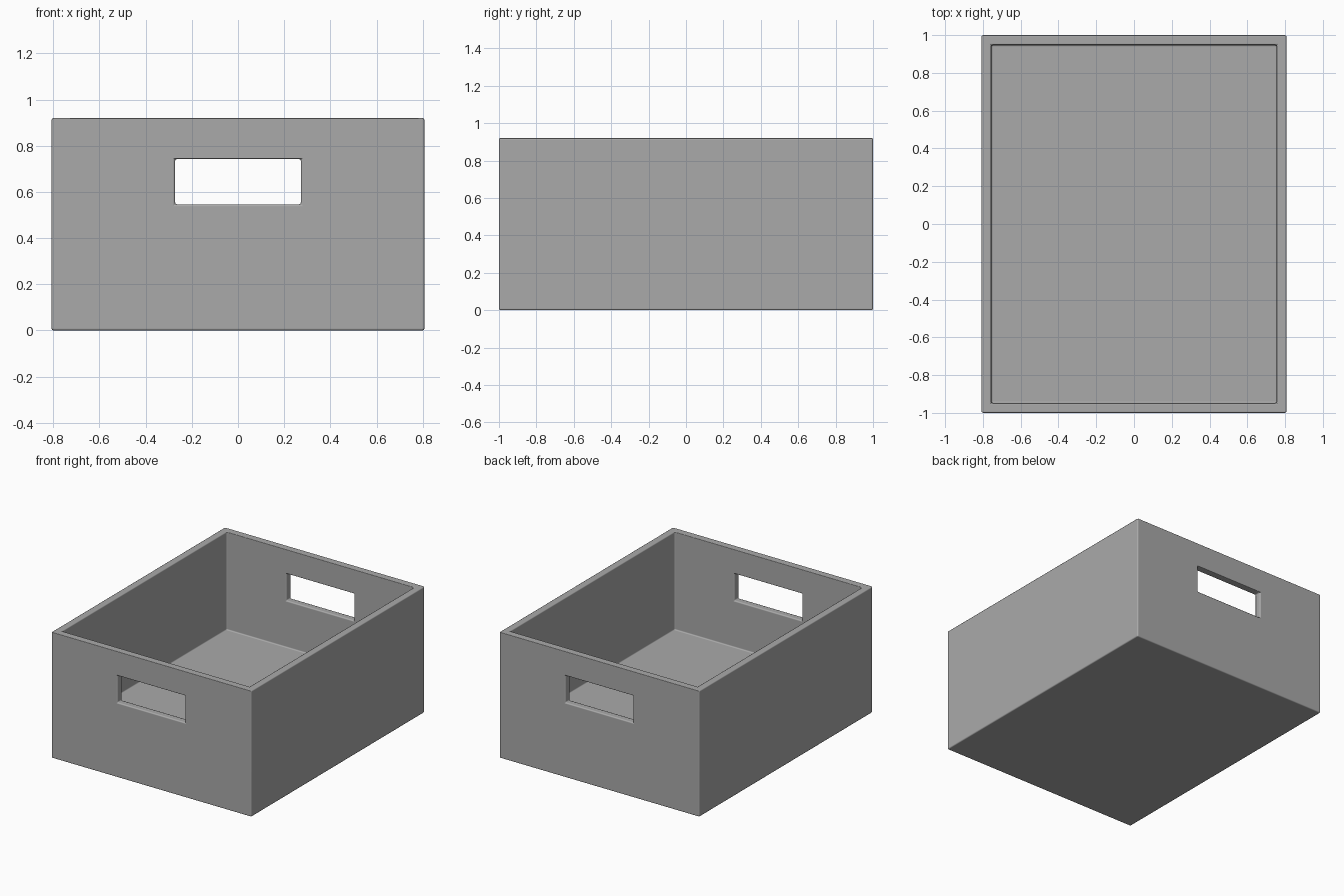
import bpy

WIDTH, DEPTH, HEIGHT = 1.615, 2.0, 0.92
WALL, FLOOR = 0.052, 0.205

if "Cube" in bpy.data.objects:
    bpy.data.objects.remove(bpy.data.objects["Cube"], do_unlink=True)

grey = bpy.data.materials.new("plain grey")
grey.use_nodes = True
grey.diffuse_color = (0.4, 0.4, 0.4, 1)
grey.node_tree.nodes["Principled BSDF"].inputs["Base Color"].default_value = (0.4, 0.4, 0.4, 1)


def block(name, size, bottom):
    """Box centred in x and y, standing on the given height."""
    bpy.ops.mesh.primitive_cube_add(size=1, location=(0, 0, bottom + size[2] / 2))
    ob = bpy.context.object
    ob.name = name
    ob.scale = size
    bpy.ops.object.transform_apply(location=True, rotation=False, scale=True)
    ob.data.materials.append(grey)
    return ob


# Solid outer body
crate = block("storage_box", (WIDTH, DEPTH, HEIGHT), 0)

# Hollow interior, then the handle slots through the front and back walls
cutters = [
    block("interior_cutter", (WIDTH - 2 * WALL, DEPTH - 2 * WALL, HEIGHT), FLOOR),
    block("handle_cutter", (0.545, DEPTH + 1, 0.197), 0.546),
]
for cutter in cutters:
    cutter.hide_render = True
    cut = crate.modifiers.new(cutter.name, "BOOLEAN")
    cut.operation = "DIFFERENCE"
    cut.solver = "EXACT"
    cut.object = cutter

# Softly rounded edges
bevel = crate.modifiers.new("rounded_edges", "BEVEL")
bevel.width = 0.009
bevel.segments = 2
bevel.limit_method = "ANGLE"

# Bake the cuts and discard the cutters
bpy.ops.object.select_all(action="DESELECT")
crate.select_set(True)
bpy.context.view_layer.objects.active = crate
for modifier in list(crate.modifiers):
    bpy.ops.object.modifier_apply(modifier=modifier.name)
for cutter in cutters:
    bpy.data.objects.remove(cutter, do_unlink=True)

# Smooth the rounded edges while the large walls stay evenly flat
bpy.ops.object.shade_smooth()
flatten = crate.modifiers.new("even_walls", "WEIGHTED_NORMAL")
flatten.weight = 100
bpy.ops.object.modifier_apply(modifier=flatten.name)
